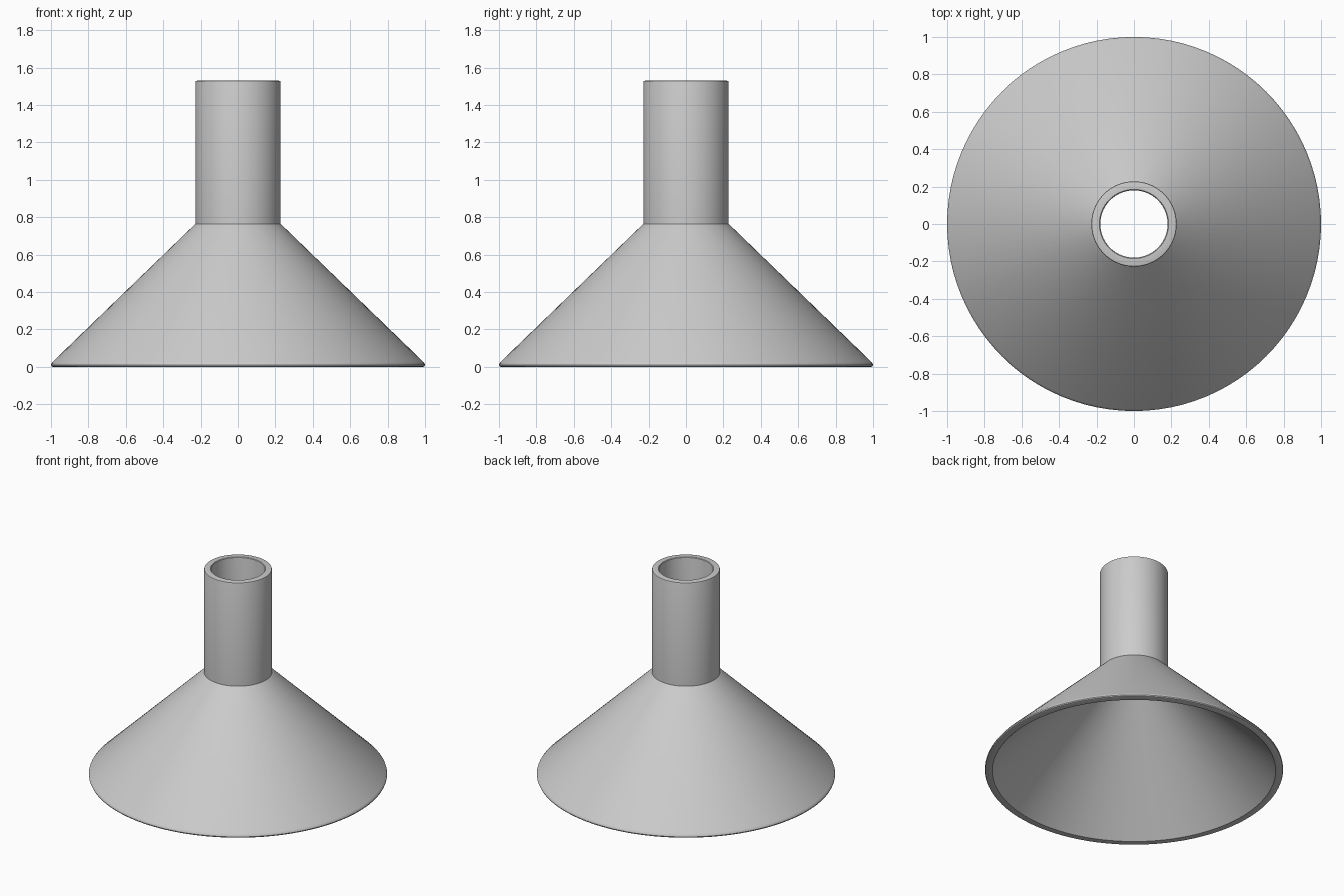
import bpy
import bmesh
import math

cube = bpy.data.objects.get("Cube")
if cube:
    bpy.data.objects.remove(cube, do_unlink=True)

SEGMENTS = 96

# Plain grey material
grey = bpy.data.materials.new("light_grey")
grey.use_nodes = True
colour = (0.6, 0.6, 0.6, 1)
grey.diffuse_color = colour
grey.node_tree.nodes["Principled BSDF"].inputs["Base Color"].default_value = colour


def lathe(name, profile, material):
    """Revolve a closed (radius, height) profile around the z axis."""
    bm = bmesh.new()
    rings = []
    for i in range(SEGMENTS):
        a = 2 * math.pi * i / SEGMENTS
        rings.append([bm.verts.new((r * math.cos(a), r * math.sin(a), z))
                      for r, z in profile])
    count = len(profile)
    for i in range(SEGMENTS):
        here, there = rings[i], rings[(i + 1) % SEGMENTS]
        for j in range(count):
            k = (j + 1) % count
            bm.faces.new((here[j], there[j], there[k], here[k]))
    bmesh.ops.recalc_face_normals(bm, faces=bm.faces)
    mesh = bpy.data.meshes.new(name)
    bm.to_mesh(mesh)
    bm.free()
    mesh.materials.append(material)
    obj = bpy.data.objects.new(name, mesh)
    bpy.context.collection.objects.link(obj)
    return obj


# Hollow cone and spout in one wall, with softened rims
outer = [(0.95, 0), (0.99, 0), (0.997, 0.003), (1, 0.01), (0.998, 0.018), (0.99, 0.028),
         (0.228, 0.765), (0.228, 1.522), (0.226, 1.528), (0.22, 1.53)]
inner = [(0.185, 1.53), (0.181, 1.526), (0.18, 1.52), (0.18, 0.747)]
funnel = lathe("funnel", outer + inner, grey)

bpy.ops.object.select_all(action="DESELECT")
funnel.select_set(True)
bpy.context.view_layer.objects.active = funnel
bpy.ops.object.shade_smooth_by_angle(angle=math.radians(28))
